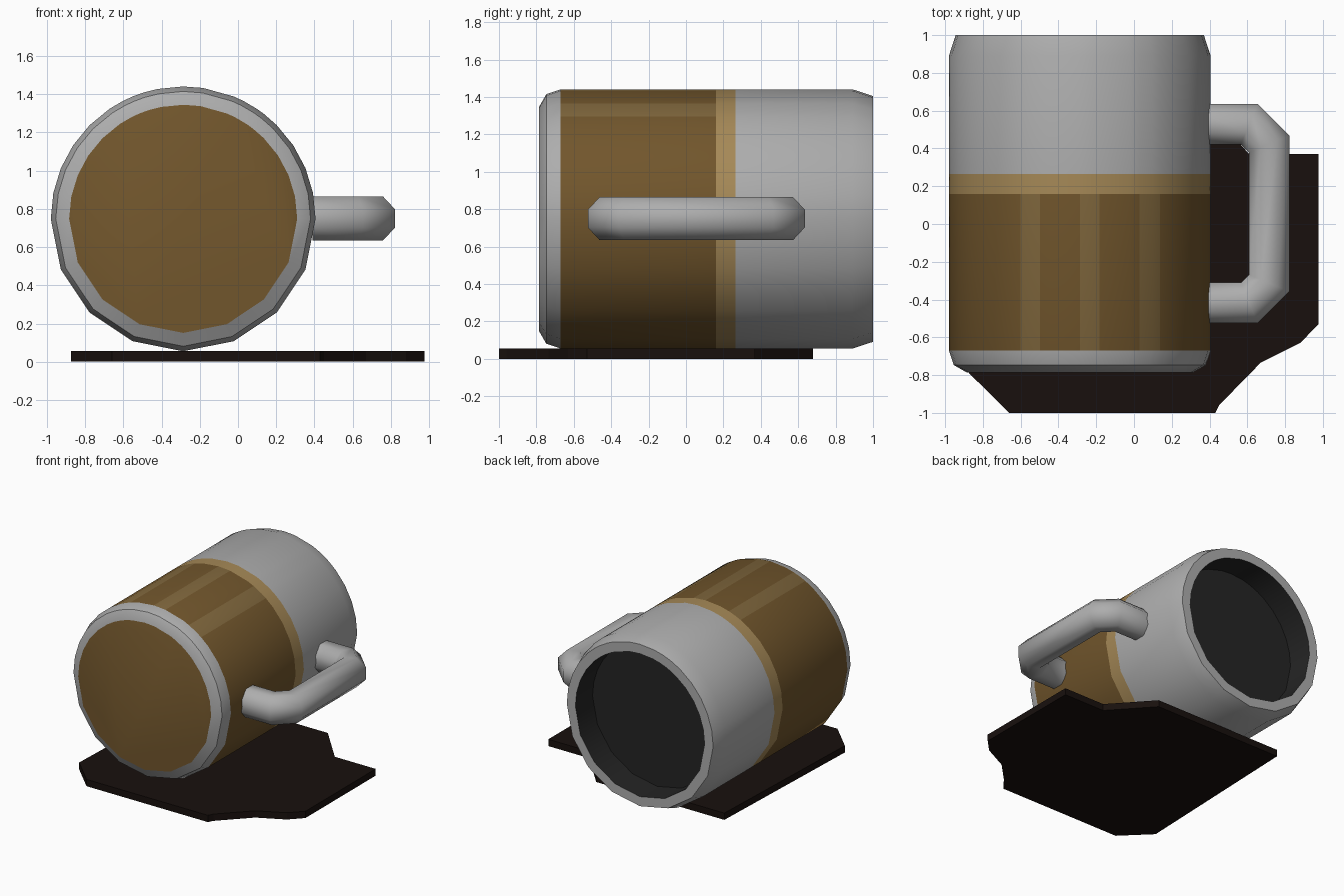
import bpy, bmesh
from math import sin, cos, pi, radians, degrees, acos
from mathutils import Vector

if "Cube" in bpy.data.objects:
    bpy.data.objects.remove(bpy.data.objects["Cube"])


def material(name, rgb):
    m = bpy.data.materials.new(name)
    m.diffuse_color = (*rgb, 1)
    m.use_nodes = True
    m.node_tree.nodes["Principled BSDF"].inputs["Base Color"].default_value = m.diffuse_color
    return m


def finish(bm, name, mats=(), smooth=None):
    bmesh.ops.recalc_face_normals(bm, faces=bm.faces)
    mesh = bpy.data.meshes.new(name)
    bm.to_mesh(mesh)
    bm.free()
    ob = bpy.data.objects.new(name, mesh)
    bpy.context.collection.objects.link(ob)
    for m in mats:
        mesh.materials.append(m)
    if smooth:
        bpy.ops.object.select_all(action='DESELECT')
        ob.select_set(True)
        bpy.context.view_layer.objects.active = ob
        bpy.ops.object.shade_smooth_by_angle(angle=radians(smooth))
    return ob


def skin(bm, rings, mat_of=lambda i, j: 0):
    """Join a list of vertex rings with quads."""
    n = len(rings[0])
    for i in range(len(rings) - 1):
        for j in range(n):
            k = (j + 1) % n
            f = bm.faces.new((rings[i][j], rings[i][k], rings[i + 1][k], rings[i + 1][j]))
            f.material_index = mat_of(i, j)


grey = material("grey", (0.42, 0.42, 0.42))
brown = material("brown", (0.165, 0.092, 0.025))
cream = material("cream", (0.38, 0.25, 0.095))
stripe = material("stripe", (0.215, 0.135, 0.046))
dark = material("dark_inside", (0.018, 0.018, 0.018))
stain = material("stain", (0.009, 0.005, 0.004))

# Mug body: lathe around a horizontal axis, coarse below, finer above
CX, CZ, R = -0.287, 0.748, 0.693
stripes = [(-0.315, -0.21), (0.0, 0.105), (0.315, 0.425)]
spans = [(degrees(acos(b / R)), degrees(acos(a / R))) for a, b in stripes]
angles = [a for s in spans for a in s]
for a in [i * 11.25 for i in range(17)] + [180 + i * 22.5 for i in range(1, 8)]:
    if all(abs(a - b) > 4 for b in angles):
        angles.append(a)
angles.sort()

# (y, radius, colour slot of the band that follows)
profile = [(-0.787, 0.597, 0), (-0.747, 0.667, 0), (-0.67, R, 1), (0.16, R, 2),
           (0.265, R, 0), (0.89, R, 0), (1.0, 0.657, 0), (1.0, 0.58, 4), (0.78, 0.58, 4)]


def mug_colour(i, j):
    slot = profile[i][2]
    if slot == 1:
        mid = (angles[j] + angles[(j + 1) % len(angles)]) / 2
        if any(a < mid < b for a, b in spans):
            return 3
    return slot


bm = bmesh.new()
rings = [[bm.verts.new((CX + r * cos(radians(a)), y, CZ + r * sin(radians(a)))) for a in angles]
         for y, r, _ in profile]
skin(bm, rings, mug_colour)
bm.faces.new(rings[0]).material_index = 1
bm.faces.new(rings[-1]).material_index = 4
finish(bm, "mug_body", (grey, brown, cream, stripe, dark), 30)

# Handle: eight-sided tube swept along a mitred path
path = [Vector(p) for p in [(0.39, 0.528), (0.61, 0.528), (0.715, 0.423),
                            (0.715, -0.313), (0.61, -0.418), (0.39, -0.418)]]
bm = bmesh.new()
rings = []
for i, p in enumerate(path):
    d0 = (p - path[i - 1]).normalized() if i else (path[1] - p).normalized()
    d1 = (path[i + 1] - p).normalized() if i < len(path) - 1 else d0
    t = (d0 + d1).normalized()
    side = Vector((-t.y, t.x)) / t.dot(d0)
    ring = []
    for k in range(8):
        a = (k + 0.5) * pi / 4
        q = p + side * cos(a) * 0.107 / cos(pi / 8)
        ring.append(bm.verts.new((q.x, q.y, 0.75 + 0.115 * sin(a) / cos(pi / 8))))
    rings.append(ring)
skin(bm, rings)
bm.faces.new(rings[0])
bm.faces.new(rings[-1])
finish(bm, "handle", (grey,), 50)

# Spilled puddle: flat extruded outline
outline = [(0.977, 0.37), (0.977, -0.53), (0.88, -0.63), (0.67, -0.735), (0.45, -0.96), (0.43, -1),
           (-0.66, -1), (-0.873, -0.79), (-0.82, 0.68), (0.33, 0.68), (0.61, 0.37)]
bm = bmesh.new()
rings = [[bm.verts.new((x, y, z)) for x, y in outline] for z in (0, 0.055)]
skin(bm, rings)
for r in rings:
    bm.faces.new(r)
finish(bm, "puddle", (stain,))
